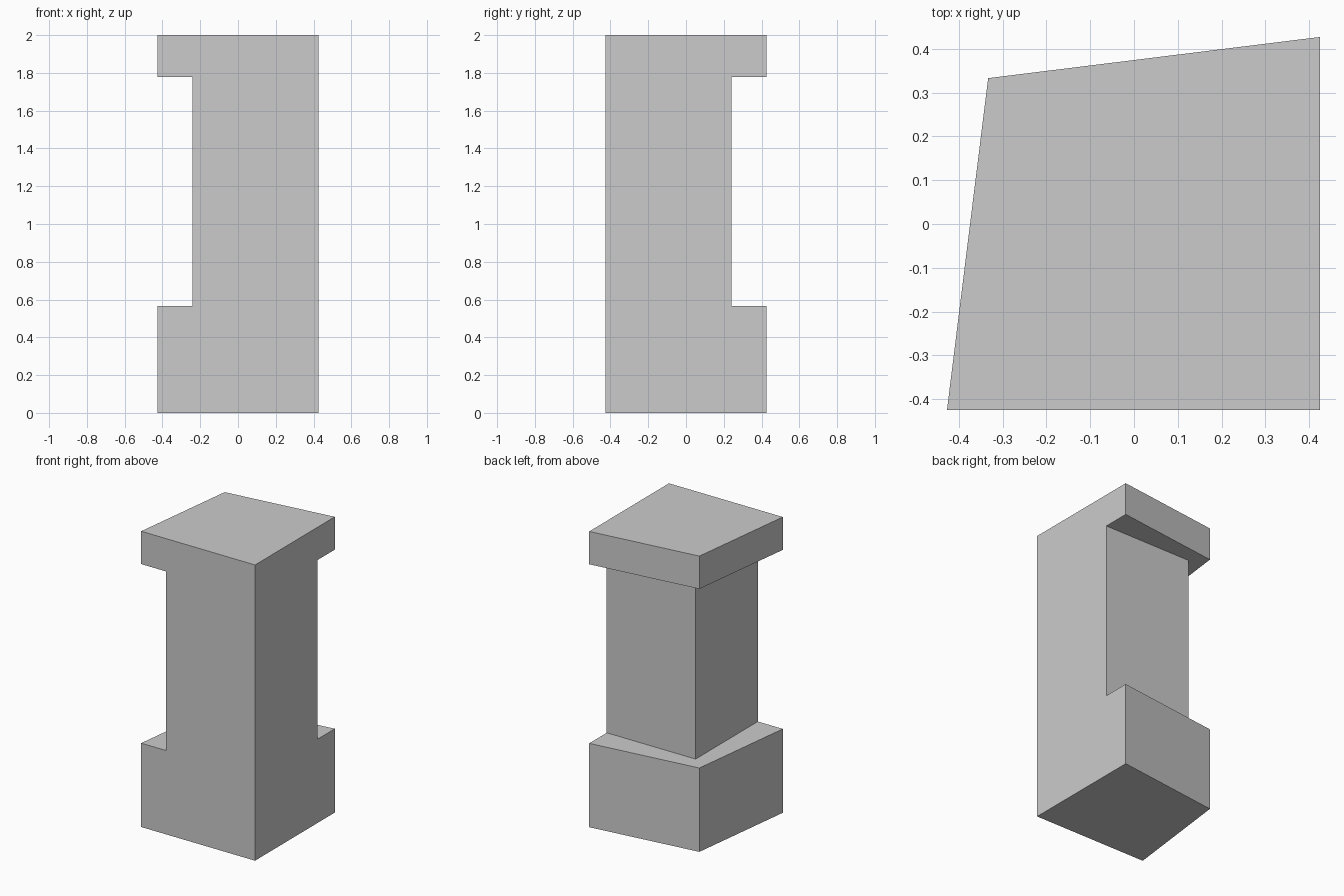
import bpy, bmesh

if "Cube" in bpy.data.objects:
    bpy.data.objects.remove(bpy.data.objects["Cube"])


def prism(name, outline, z0, z1):
    """Solid made by extruding a flat outline from z0 up to z1."""
    bm = bmesh.new()
    face = bm.faces.new([bm.verts.new((x, y, z0)) for x, y in outline])
    top = bmesh.ops.extrude_face_region(bm, geom=[face], use_keep_orig=True)["geom"]
    for v in top:
        if isinstance(v, bmesh.types.BMVert):
            v.co.z = z1
    bmesh.ops.recalc_face_normals(bm, faces=bm.faces)
    mesh = bpy.data.meshes.new(name)
    bm.to_mesh(mesh)
    bm.free()
    obj = bpy.data.objects.new(name, mesh)
    bpy.context.collection.objects.link(obj)
    return obj


# Full-height post with a tapered four-sided plan
post = prism("post", [(-0.427, -0.425), (0.425, -0.425), (0.425, 0.427), (-0.333, 0.333)], 0, 2)

# L-shaped cutter that leaves a square shaft between base and cap
s = 0.24
cutter = prism("shaft_cutter", [(-s, -1), (-s, s), (1, s), (1, 1), (-1, 1), (-1, -1)], 0.567, 1.778)
cutter.hide_render = True

# Cut the recess into the post, then discard the cutter
cut = post.modifiers.new("shaft_recess", "BOOLEAN")
cut.operation = "DIFFERENCE"
cut.solver = "EXACT"
cut.object = cutter
bpy.context.view_layer.objects.active = post
post.select_set(True)
bpy.ops.object.modifier_apply(modifier=cut.name)
bpy.data.objects.remove(cutter)
